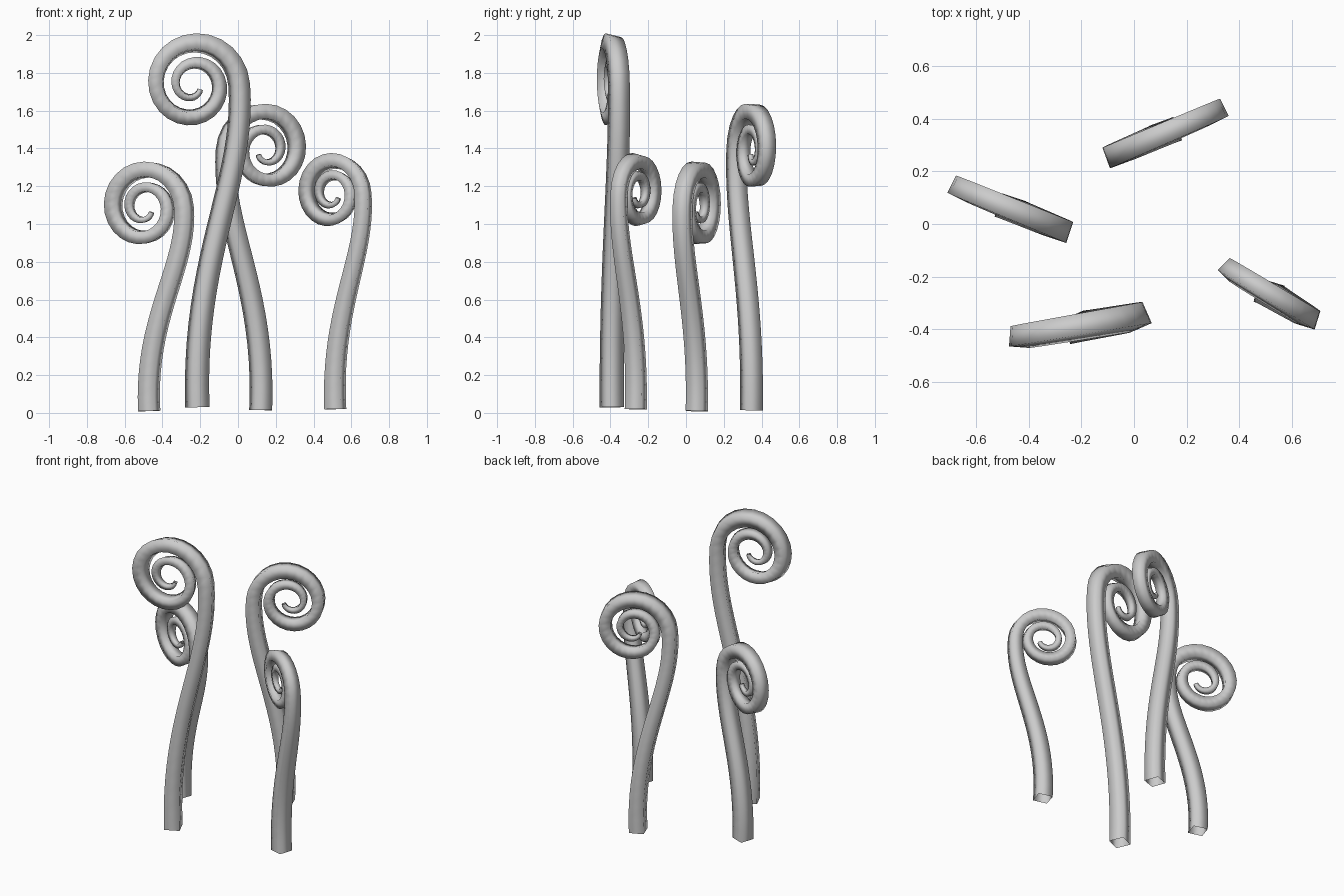
import bpy, bmesh, math
from mathutils import Vector

if "Cube" in bpy.data.objects:
    bpy.data.objects.remove(bpy.data.objects["Cube"])

STEM_STEPS, COIL_STEPS, TURNS, TIP_R = 20, 48, 1.92, 0.016


def centre_line(side, cu, cz, coil, z0):
    """Planar path (u, z): leaning S-shaped stem followed by a shrinking spiral."""
    def spiral(t):
        a = 2 * math.pi * TURNS * t
        r = coil + (0.046 - coil) * t
        return Vector((cu + side * r * math.cos(a), cz + r * math.sin(a)))

    p0, p3 = Vector((0, z0)), spiral(0)
    p1 = p0 + Vector((-0.03 * side, 0.46 * cz))
    p2 = p3 - (spiral(0.001) - p3).normalized() * 0.29 * cz
    pts = []
    for i in range(STEM_STEPS):
        t = i / STEM_STEPS
        s = 1 - t
        pts.append(p0 * s**3 + p1 * 3 * s * s * t + p2 * 3 * s * t * t + p3 * t**3)
    return pts + [spiral(i / COIL_STEPS) for i in range(COIL_STEPS + 1)]


def fern(name, base, angle, side, centre, coil, r_base, r_coil, twist, z0):
    ang = math.radians(angle)
    u_dir = Vector((math.cos(ang), math.sin(ang), 0))
    normal = Vector((-math.sin(ang), math.cos(ang), 0))
    pts = centre_line(side, (centre[0] - base[0]) / math.cos(ang), centre[1], coil, z0)
    origin = Vector((base[0], base[1], 0))
    up = Vector((0, 0, 1))
    bm = bmesh.new()
    rings = []
    for i, p in enumerate(pts):
        d = pts[min(i + 1, len(pts) - 1)] - pts[max(i - 1, 0)]
        tangent = (u_dir * d.x + up * d.y).normalized()
        across = normal.cross(tangent)
        # radius: gentle taper up the stem, stronger taper through the coil
        if i < STEM_STEPS:
            r = r_base + (r_coil - r_base) * i / STEM_STEPS
        else:
            r = r_coil + (TIP_R - r_coil) * ((i - STEM_STEPS) / COIL_STEPS) ** 1.3
        c = origin + u_dir * p.x + up * p.y
        corners = [math.radians(45 + 90 * k + twist) for k in range(4)]
        rings.append([bm.verts.new(c + (across * math.cos(a) + normal * math.sin(a)) * r)
                      for a in corners])
    # open-ended square tube
    for a, b in zip(rings, rings[1:]):
        for k in range(4):
            n = (k + 1) % 4
            bm.faces.new((a[k], a[n], b[n], b[k])).smooth = True
    mesh = bpy.data.meshes.new(name)
    bm.to_mesh(mesh)
    bm.free()
    bpy.context.collection.objects.link(bpy.data.objects.new(name, mesh))


# four curled fronds: base, plane angle, stem side of coil, coil centre (x, z), coil radius...
fern("frond_left", (-0.47, 0.057), -22.3, 1, (-0.495, 1.085), 0.226, 0.066, 0.059, 4, 0.01)
fern("frond_tall", (-0.215, -0.393), 9.7, 1, (-0.24, 1.735), 0.25, 0.069, 0.062, 14, 0.03)
fern("frond_back", (0.12, 0.346), 23.2, -1, (0.145, 1.39), 0.228, 0.067, 0.059, -3, 0.015)
fern("frond_right", (0.515, -0.266), -31.2, 1, (0.497, 1.16), 0.193, 0.066, 0.051, 14, 0.02)
